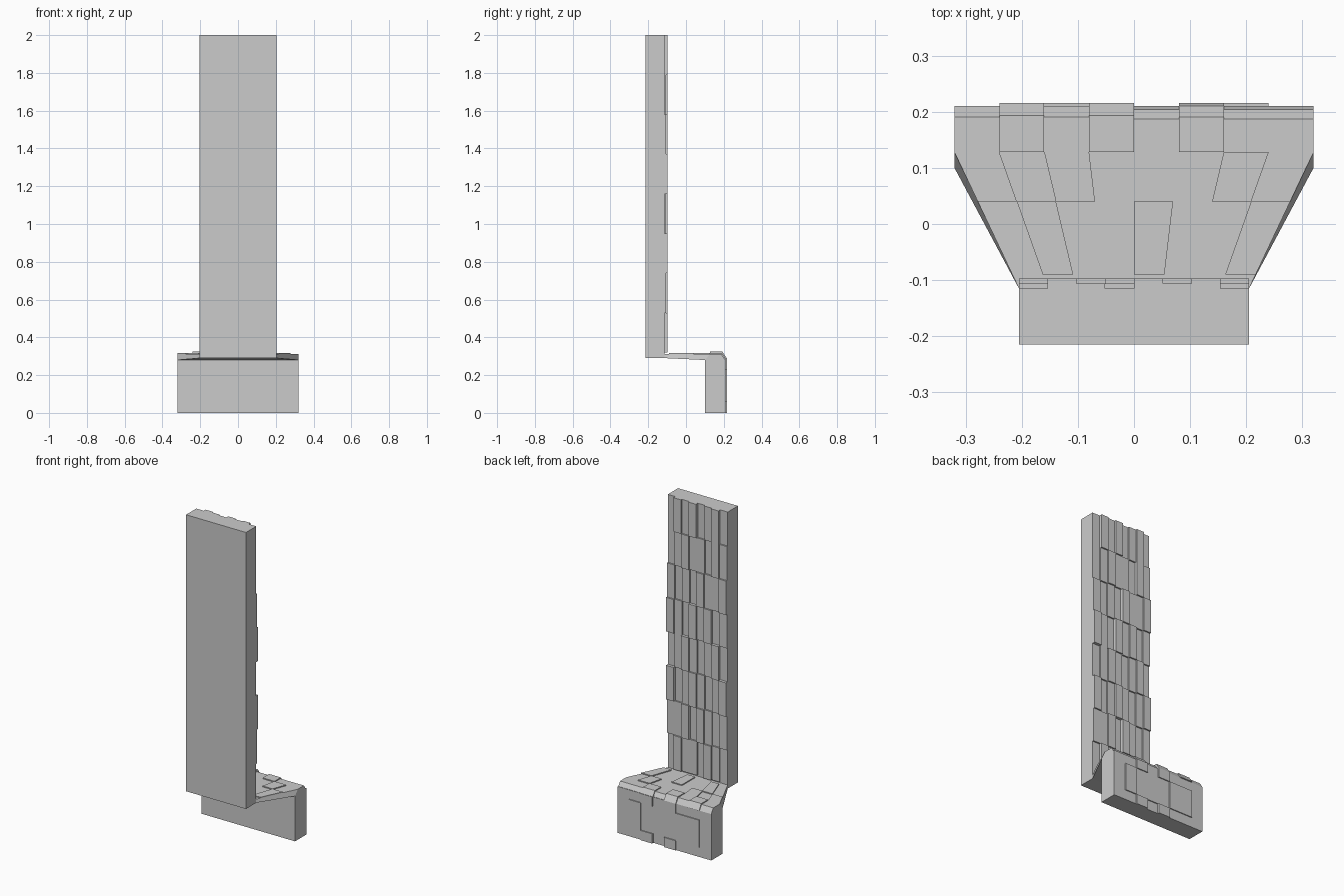
import bpy, bmesh
from mathutils import Vector

if "Cube" in bpy.data.objects:
    bpy.data.objects.remove(bpy.data.objects["Cube"])


def finish(bm, name):
    bmesh.ops.recalc_face_normals(bm, faces=bm.faces)
    mesh = bpy.data.meshes.new(name)
    bm.to_mesh(mesh)
    bm.free()
    ob = bpy.data.objects.new(name, mesh)
    bpy.context.collection.objects.link(ob)
    return ob


# Stepped body: profile points are (y, z, half width)
profile = [(-.215, 2, .205), (-.215, .29, .205), (-.115, .29, .205),
           (.1, .28, .32), (.1, 0, .32), (.204, 0, .32), (.204, .285, .32),
           (.187, .312, .32), (.128, .312, .32), (-.115, .312, .205),
           (-.115, 2, .205)]
bm = bmesh.new()
left = [bm.verts.new((-w, y, z)) for y, z, w in profile]
right = [bm.verts.new((w, y, z)) for y, z, w in profile]
n = len(profile)
for i in range(n):
    j = (i + 1) % n
    bm.faces.new((left[i], left[j], right[j], right[i]))
for side in (left, right):
    for ids in ((0, 1, 2, 9, 10), (2, 3, 8, 9), (3, 4, 5, 6, 7, 8)):
        bm.faces.new([side[i] for i in ids])
finish(bm, "body")


def plates(name, edges, levels, step):
    """Raised plates in 8 columns along a path of (y, z, half width)."""
    pts = [Vector((0, y, z)) for y, z, w in edges]
    seg = []
    for a, b in zip(pts, pts[1:]):
        d = (b - a).normalized()
        seg.append(Vector((0, -d.z, d.y)))
    # mitred normals keep plates joined round the bends
    normals = [seg[0]]
    for a, b in zip(seg, seg[1:]):
        m = (a + b).normalized()
        normals.append(m / m.dot(a))
    normals.append(seg[-1])

    bm = bmesh.new()
    for r, row in enumerate(levels):
        for c, ch in enumerate(row):
            if ch == "0":
                continue
            rings = []
            for h in (-.004, int(ch) * step):
                ring = []
                for e, k in ((r, c), (r, c + 1), (r + 1, c + 1), (r + 1, c)):
                    p = pts[e] + normals[e] * h
                    p.x = edges[e][2] * (k / 4 - 1)
                    ring.append(bm.verts.new(p))
                rings.append(ring)
            lo, hi = rings
            bm.faces.new(lo)
            bm.faces.new(hi)
            for i in range(4):
                j = (i + 1) % 4
                bm.faces.new((lo[i], lo[j], hi[j], hi[i]))
    finish(bm, name)


# Plates on the back of the tall slab
slab_edges = [(-.115, 2 - .21 * i, .205) for i in range(9)]
plates("slab_plates", slab_edges,
       ["02102120", "12011210", "21120101", "10212012",
        "02101210", "21012102", "10120211", "01201120"], .009)


# Plates over the shelf, its bevel and the foot face
def shelf_w(y):
    return .205 + .115 * (y + .115) / .243


foot_edges = [(-.09, .312, shelf_w(-.09)), (.04, .312, shelf_w(.04)),
              (.128, .312, .32), (.187, .312, .32), (.204, .285, .32),
              (.204, .23, .32), (.204, .06, .32), (.204, 0, .32)]
plates("foot_plates", foot_edges,
       ["01001001", "10100010", "12120100", "12120100",
        "11121211", "12211121", "11120211"], .006)
